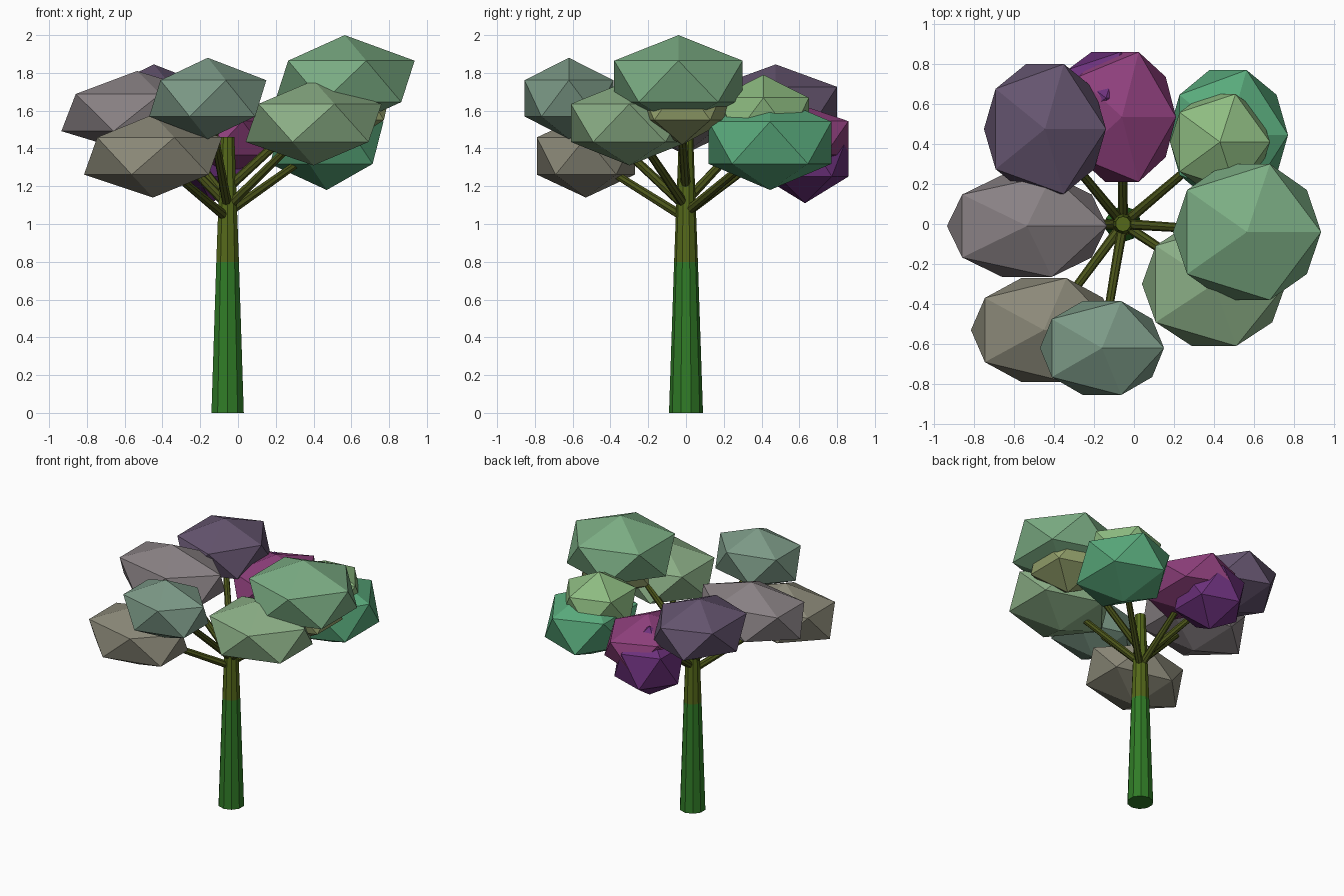
import bpy
from mathutils import Vector


def paint(obj, rgb):
    mat = bpy.data.materials.new(obj.name + "_colour")
    mat.diffuse_color = (*rgb, 1)
    obj.data.materials.append(mat)


def cone(name, a, b, r1, r2, sides, rgb):
    a, b = Vector(a), Vector(b)
    bpy.ops.mesh.primitive_cone_add(vertices=sides, radius1=r1, radius2=r2,
                                    depth=(b - a).length, location=(a + b) / 2)
    obj = bpy.context.object
    obj.name = name
    obj.rotation_euler = (b - a).to_track_quat('Z', 'Y').to_euler()
    paint(obj, rgb)


def clump(name, centre, half, rgb):
    # A 20-sided leaf clump sized by its visible half extents
    bpy.ops.mesh.primitive_ico_sphere_add(subdivisions=1, radius=1, location=centre)
    obj = bpy.context.object
    obj.name = name
    obj.scale = (half[0] / 0.894, half[1] / 0.851, half[2])
    paint(obj, rgb)


# Tapered trunk, green at the foot and olive above
TX = -0.055
cone("trunk_lower", (TX, 0, 0), (TX, 0, 0.8), 0.09, 0.063, 10, (0.03, 0.2, 0.02))
cone("trunk_upper", (TX, 0, 0.8), (TX, 0, 1.46), 0.063, 0.038, 10, (0.09, 0.14, 0.01))

# Main leaf clumps: name, centre, half extents, colour, height where the branch starts
clumps = [
    ("right", (0.565, -0.04, 1.755), (0.37, 0.34, 0.245), (0.2, 0.42, 0.23), 1.19),
    ("front_right", (0.40, -0.30, 1.535), (0.36, 0.31, 0.225), (0.26, 0.43, 0.24), 1.09),
    ("front", (-0.16, -0.62, 1.665), (0.31, 0.235, 0.215), (0.2, 0.32, 0.24), 1.09),
    ("front_left", (-0.45, -0.53, 1.36), (0.365, 0.26, 0.22), (0.26, 0.25, 0.19), 1.03),
    ("left", (-0.535, -0.01, 1.59), (0.4, 0.255, 0.22), (0.25, 0.22, 0.23), 1.10),
    ("back_left", (-0.445, 0.475, 1.63), (0.305, 0.325, 0.215), (0.13, 0.09, 0.16), 1.12),
    ("back", (-0.06, 0.535, 1.455), (0.27, 0.325, 0.2), (0.27, 0.05, 0.2), 1.06),
    ("back_right", (0.47, 0.445, 1.43), (0.3, 0.325, 0.25), (0.1, 0.4, 0.2), 1.06),
]
for name, centre, half, rgb, z in clumps:
    clump(name + "_leaves", centre, half, rgb)
    start = Vector((TX, 0, z))
    end = start.lerp(Vector(centre), 0.85)
    cone(name + "_branch", start, end, 0.026, 0.02, 8, (0.07, 0.09, 0.01))

# Smaller clumps merged into the main ones
clump("right_small_leaves", (0.57, -0.02, 1.655), (0.25, 0.24, 0.235), (0.3, 0.36, 0.15))
clump("back_small_leaves", (-0.14, 0.63, 1.365), (0.235, 0.23, 0.255), (0.15, 0.03, 0.2))
clump("back_right_small_leaves", (0.43, 0.41, 1.57), (0.25, 0.24, 0.22), (0.27, 0.5, 0.22))
